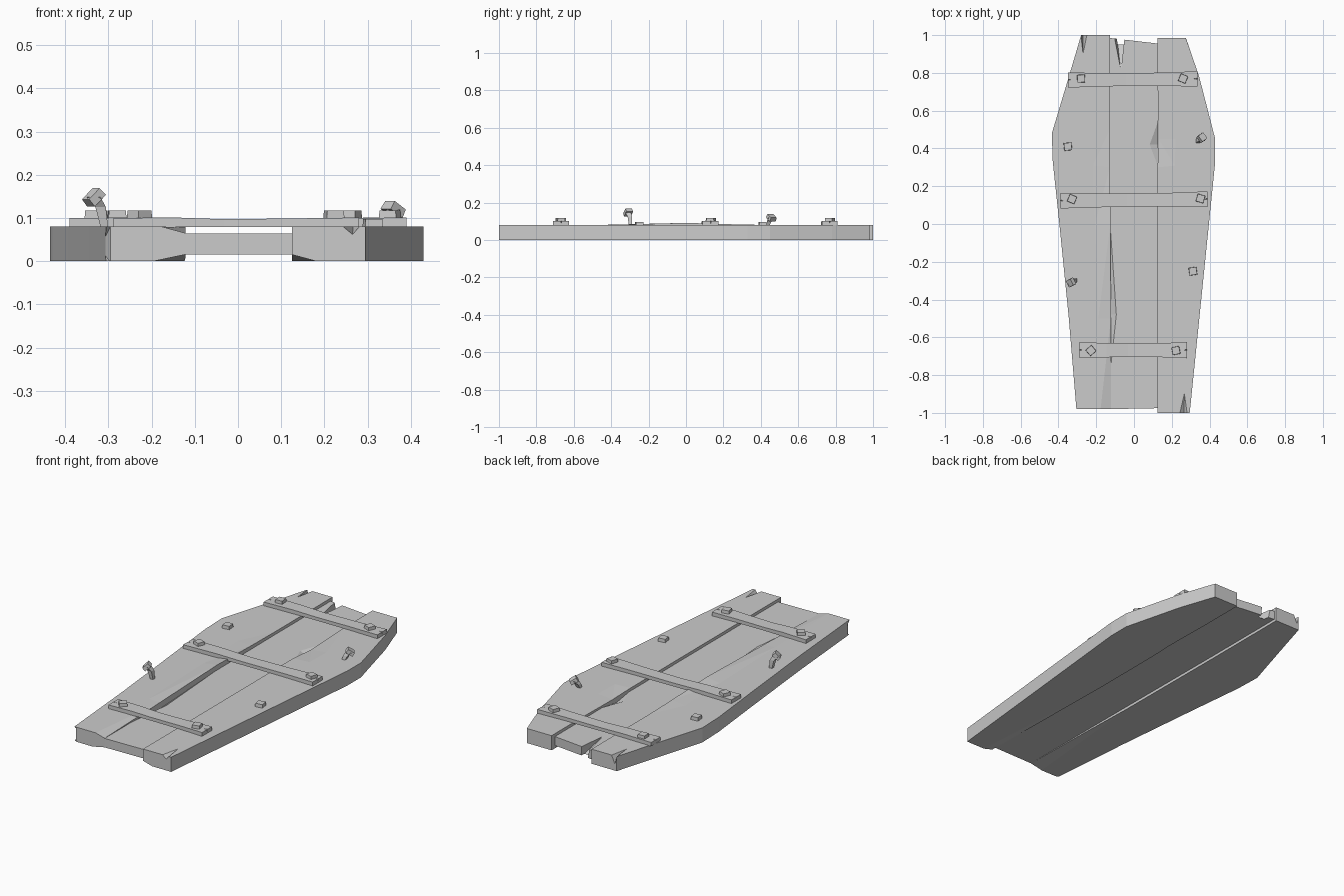
import bpy, bmesh
from mathutils import Vector, Matrix

if "Cube" in bpy.data.objects:
    bpy.data.objects.remove(bpy.data.objects["Cube"])


def make_object(name, bm):
    bmesh.ops.recalc_face_normals(bm, faces=bm.faces[:])
    me = bpy.data.meshes.new(name)
    bm.to_mesh(me)
    bm.free()
    ob = bpy.data.objects.new(name, me)
    bpy.context.collection.objects.link(ob)
    return ob


def loft(name, sections, triangulate=True):
    bm = bmesh.new()
    rings = [[bm.verts.new(p) for p in s] for s in sections]
    n = len(rings[0])
    for a, b in zip(rings, rings[1:]):
        for i in range(n):
            j = (i + 1) % n
            bm.faces.new((a[i], a[j], b[j], b[i]))
    bm.faces.new(rings[0])
    bm.faces.new(rings[-1])
    if triangulate:
        bmesh.ops.triangulate(bm, faces=bm.faces[:])
    return make_object(name, bm)


def plank(name, rows, z0, z1, crease=0.7):
    # each row: outer x, outer y, inner x, inner y, inner top z
    sections = []
    for xo, yo, xi, yi, zi in rows:
        xc, yc = xo + (xi - xo) * crease, yo + (yi - yo) * crease
        sections.append([(xo, yo, z0), (xi, yi, z0), (xi, yi, zi),
                         (xc, yc, z1), (xo, yo, z1)])
    return loft(name, sections)


def chip(ob, points):
    # cut the convex hull of a few points out of a plank
    bm = bmesh.new()
    vs = [bm.verts.new(p) for p in points]
    bmesh.ops.convex_hull(bm, input=vs)
    cutter = make_object("chip_cutter", bm)
    cutter.hide_render = True
    mod = ob.modifiers.new("chip", 'BOOLEAN')
    mod.operation = 'DIFFERENCE'
    mod.solver = 'EXACT'
    mod.object = cutter
    bpy.context.view_layer.objects.active = ob
    bpy.ops.object.modifier_apply(modifier=mod.name)
    bpy.data.objects.remove(cutter)


# three long boards forming the tapered lid
left = plank("left_board", [
    (-.305, -.98, -.122, -.98, .065), (-.345, -.5, -.122, -.5, .078),
    (-.395, 0, -.125, 0, .092), (-.43, .33, -.127, .3, .083),
    (-.435, .48, -.128, .5, .08), (-.345, .78, -.128, .78, .08),
    (-.28, 1.0, -.128, 1.0, .08)], 0, .08)
right = plank("right_board", [
    (.295, -1.0, .125, -1.0, .08), (.43, .33, .125, .3, .08),
    (.43, .45, .13, .45, .072), (.345, .78, .125, .75, .08),
    (.275, .985, .125, .985, .08)], 0, .08)
middle = plank("middle_board", [
    (-.125, -.98, .128, -.975, .064), (-.13, 0, .128, 0, .064),
    (-.13, .985, .128, .955, .064)], .015, .064)

# splits and chipped corners
chip(left, [(-.283, 1.01, .085), (-.245, 1.01, .085), (-.27, 1.01, .03), (-.27, .89, .085)])
chip(left, [(-.32, -.99, .09), (-.32, -.99, -.01), (-.29, -.99, -.01),
            (-.29, -.99, .09), (-.32, -.93, .03)])
chip(left, [(-.11, -.99, -.005), (-.22, -.99, -.005), (-.11, -.99, .018), (-.11, .2, -.005)])
chip(right, [(.235, -1.01, .085), (.287, -1.01, .085), (.265, -1.01, .06), (.267, -.87, .085)])
chip(right, [(.115, -1.01, -.005), (.2, -1.01, -.005), (.115, -1.01, .018), (.115, .3, -.005)])
chip(right, [(.30, 1.0, .09), (.262, 1.0, .09), (.30, 1.0, .03), (.335, .8, .09)])
chip(middle, [(-.105, .99, .07), (-.05, .99, .07), (-.09, .99, .0), (-.045, .99, .0), (-.07, .81, .07)])
chip(middle, [(.135, .6, .07), (.135, .25, .07), (.07, .42, .07), (.135, .42, .04)])
chip(middle, [(-.135, -.95, .07), (-.135, .25, .07), (-.085, -.48, .07), (-.135, -.48, .035)])


# cross straps, slightly worn narrower along their length
def strap(name, xl, xr, yl, yr, h):
    sections = []
    for t, s, lift in [(0, 1, 0), (.25, .9, .001), (.45, .84, -.003), (.75, .88, -.001), (1, 1.02, .001)]:
        x, y, w = xl + (xr - xl) * t, yl + (yr - yl) * t, h * s
        sections.append([(x, y - w, .079), (x, y + w, .079),
                         (x, y + w, .1 + lift), (x, y - w, .1 + lift)])
    ob = loft(name, sections, False)
    # split in each end
    for x, d in ((xl, 1), (xr, -1)):
        y = yl if d == 1 else yr
        chip(ob, [(x - d * .01, y - .006, .11), (x - d * .01, y + .008, .11),
                  (x - d * .01, y + .002, .082), (x + d * .035, y, .11)])


strap("head_strap", -.35, .335, .762, .768, .04)
strap("middle_strap", -.39, .39, .123, .131, .041)
strap("foot_strap", -.288, .28, -.668, -.668, .042)


# square nail heads
def nail_head(name, mat, size=.042, height=.02):
    bm = bmesh.new()
    bmesh.ops.create_cube(bm, size=1, matrix=mat @ Matrix.Diagonal((size, size, height, 1)))
    top = [v for v in bm.verts if (mat.inverted() @ v.co).z > 0]
    c = sum((v.co for v in top), Vector()) / 4
    for v in top:
        v.co = c + (v.co - c) * .93
    return make_object(name, bm)


for x, y, z, a in [(-.28, .77, .107, .05), (.26, .77, .107, -.4), (-.328, .132, .107, -.4),
                   (.352, .135, .107, -.3), (-.228, -.67, .107, .7), (.222, -.67, .107, .2),
                   (-.35, .41, .088, .1), (.312, -.25, .088, .15)]:
    nail_head("nail_head", Matrix.Translation((x, y, z)) @ Matrix.Rotation(a, 4, 'Z'))


# bent nails pulled out of the boards
def bent_nail(points, direction):
    ring = []
    for i, p in enumerate(points):
        r = .008 + .004 * i
        ring.append([(p[0] + r * sx, p[1] + r * sy, p[2])
                     for sx, sy in ((-1, -1), (1, -1), (1, 1), (-1, 1))])
    loft("bent_nail_shaft", ring)
    rot = Vector(direction).to_track_quat('Z', 'Y').to_matrix().to_4x4()
    nail_head("bent_nail_head", Matrix.Translation(points[-1]) @ rot, .04, .022)


bent_nail([(-.308, -.296, .07), (-.318, -.3, .125), (-.334, -.31, .148)], (-.6, -.3, .7))
bent_nail([(.335, .435, .07), (.345, .445, .1), (.36, .457, .12)], (.4, .3, .8))
